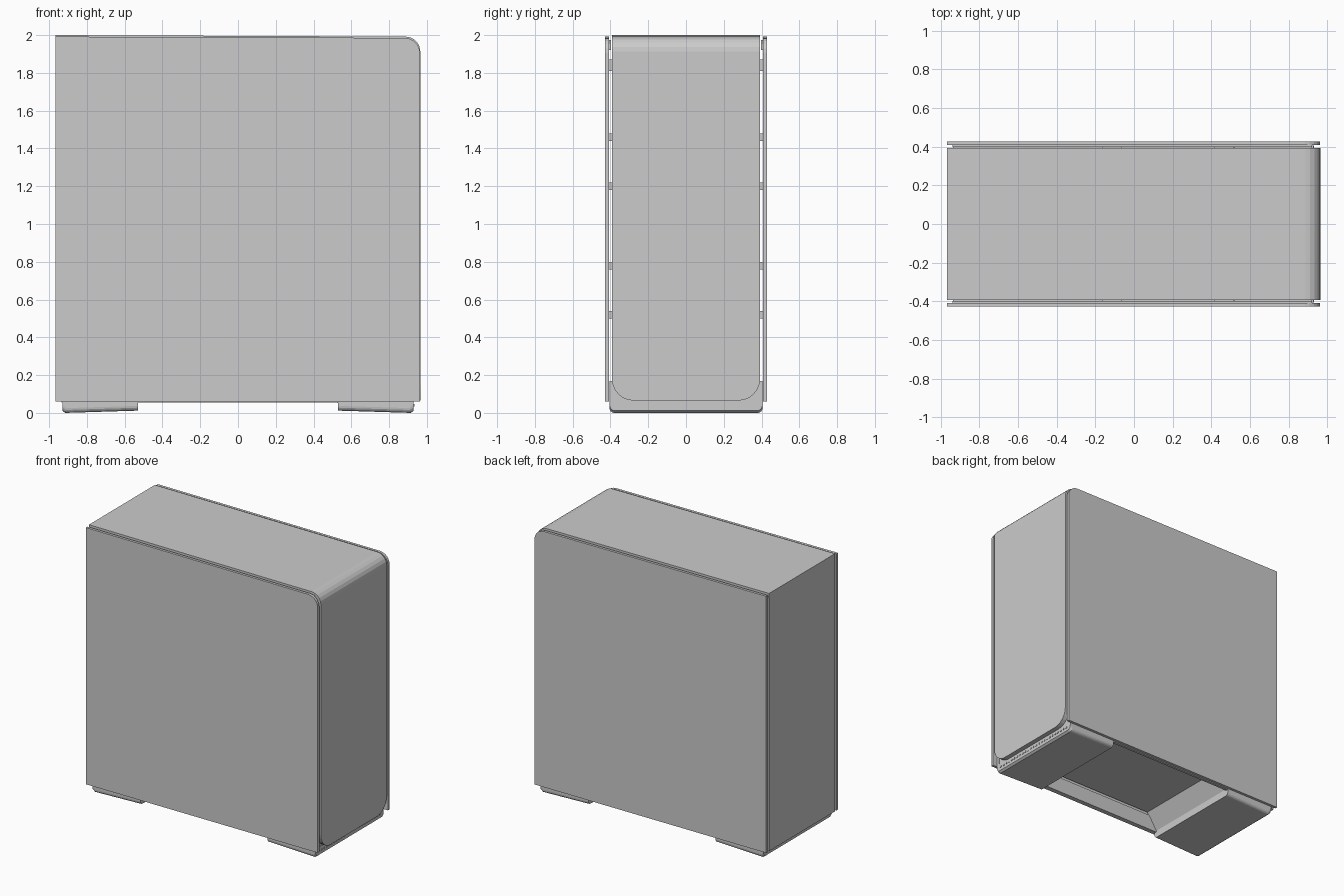
import bpy, bmesh, math
from mathutils import Matrix

cube = bpy.data.objects.get("Cube")
if cube:
    bpy.data.objects.remove(cube, do_unlink=True)

# One grey for the whole case
grey = bpy.data.materials.new("case grey")
grey.use_nodes = True
GREY = (0.6, 0.6, 0.6, 1)
grey.diffuse_color = GREY
grey.node_tree.nodes["Principled BSDF"].inputs["Base Color"].default_value = GREY


def finish(name, bm):
    bmesh.ops.recalc_face_normals(bm, faces=bm.faces)
    mesh = bpy.data.meshes.new(name)
    bm.to_mesh(mesh)
    bm.free()
    mesh.materials.append(grey)
    obj = bpy.data.objects.new(name, mesh)
    bpy.context.collection.objects.link(obj)
    return obj


def add_box(bm, x0, x1, y0, y1, z0, z1):
    centre = Matrix.Translation(((x0 + x1) / 2, (y0 + y1) / 2, (z0 + z1) / 2))
    size = Matrix.Diagonal((x1 - x0, y1 - y0, z1 - z0, 1))
    bmesh.ops.create_cube(bm, size=1, matrix=centre @ size)


def prism(profile, y0, y1):
    """Extrude an x-z outline along y."""
    bm = bmesh.new()
    face = bm.faces.new([bm.verts.new((x, y0, z)) for x, z in profile])
    new = bmesh.ops.extrude_face_region(bm, geom=[face])["geom"]
    verts = [v for v in new if isinstance(v, bmesh.types.BMVert)]
    bmesh.ops.translate(bm, verts=verts, vec=(0, y1 - y0, 0))
    return bm


def round_edges(bm, test, radius, segments):
    edges = [e for e in bm.edges if test(*(v.co for v in e.verts))]
    bmesh.ops.bevel(bm, geom=edges, offset=radius, segments=segments,
                    profile=0.5, affect='EDGES')


def corner(cx, cz, r, steps=5):
    """Quarter arc from the top round to the front end."""
    turns = [math.pi / 2 * (1 - i / steps) for i in range(steps + 1)]
    return [(cx + r * math.cos(a), cz + r * math.sin(a)) for a in turns]


# Chassis with a sloped recess underneath
chassis = [(-0.967, 0.06), (-0.967, 1.97), (0.88, 1.96), (0.925, 1.91),
           (0.925, 0.05), (0.53, 0.05), (0.44, 0.19), (-0.45, 0.19), (-0.54, 0.05)]
finish("chassis", prism(chassis, -0.39, 0.39))

# Top and front cover bent from one sheet, lower front corners rounded
outer = [(-0.967, 2.0)] + corner(0.887, 1.914, 0.078)
inner = [(-0.967, 1.965)] + corner(0.885, 1.91, 0.045)
bm = prism(outer + [(0.965, 0.065), (0.93, 0.065)] + inner[::-1], -0.392, 0.392)
round_edges(bm, lambda a, b: max(a.z, b.z) < 0.1 and abs(a.y - b.y) < 0.01, 0.115, 6)
finish("front_and_top_cover", bm)

# Side panels, each with one rounded upper corner
panel = [(-0.967, 0.06), (-0.967, 1.992)] + corner(0.883, 1.905, 0.08) + [(0.963, 0.06)]
for side, name in ((-1, "front_side_panel"), (1, "back_side_panel")):
    y0, y1 = sorted((side * 0.408, side * 0.428))
    finish(name, prism(panel, y0, y1))

# Feet, tapering towards the middle and rounded along the sides
for end, name in ((-1, "rear_foot"), (1, "front_foot")):
    foot = [(0.53, 0.07), (0.53, 0.012), (0.915, 0), (0.93, 0.012), (0.93, 0.07)]
    bm = prism([(end * x, z) for x, z in foot], -0.405, 0.405)
    round_edges(bm, lambda a, b: abs(a.y - b.y) < 0.01 and max(a.z, b.z) < 0.02, 0.025, 4)
    finish(name, bm)

# Lower skirts closing the base under each side panel
bm = bmesh.new()
for side in (-1, 1):
    y0, y1 = sorted((side * 0.385, side * 0.405))
    add_box(bm, -0.935, 0.928, y0, y1, 0.055, 0.17)
finish("base_skirts", bm)

# Clips bridging the narrow gap between chassis and side panels
bm = bmesh.new()
for side in (-1, 1):
    y0, y1 = sorted((side * 0.385, side * 0.41))
    for x in (-0.115, 0.465):
        for z in (0.52, 0.78, 1.2, 1.46, 1.84):
            add_box(bm, x - 0.05, x + 0.05, y0, y1, z - 0.02, z + 0.02)
    add_box(bm, 0.52, 0.92, y0, y1, 1.81, 1.87)
    y0, y1 = sorted((side * 0.398, side * 0.41))
    add_box(bm, -0.94, 0.92, y0, y1, 1.92, 1.975)
finish("panel_clips", bm)

# Row of small vents under the front cover
bm = bmesh.new()
for i in range(25):
    y = -0.36 + i * 0.03
    add_box(bm, 0.925, 0.934, y - 0.006, y + 0.006, 0.034, 0.046)
finish("front_vents", bm)
